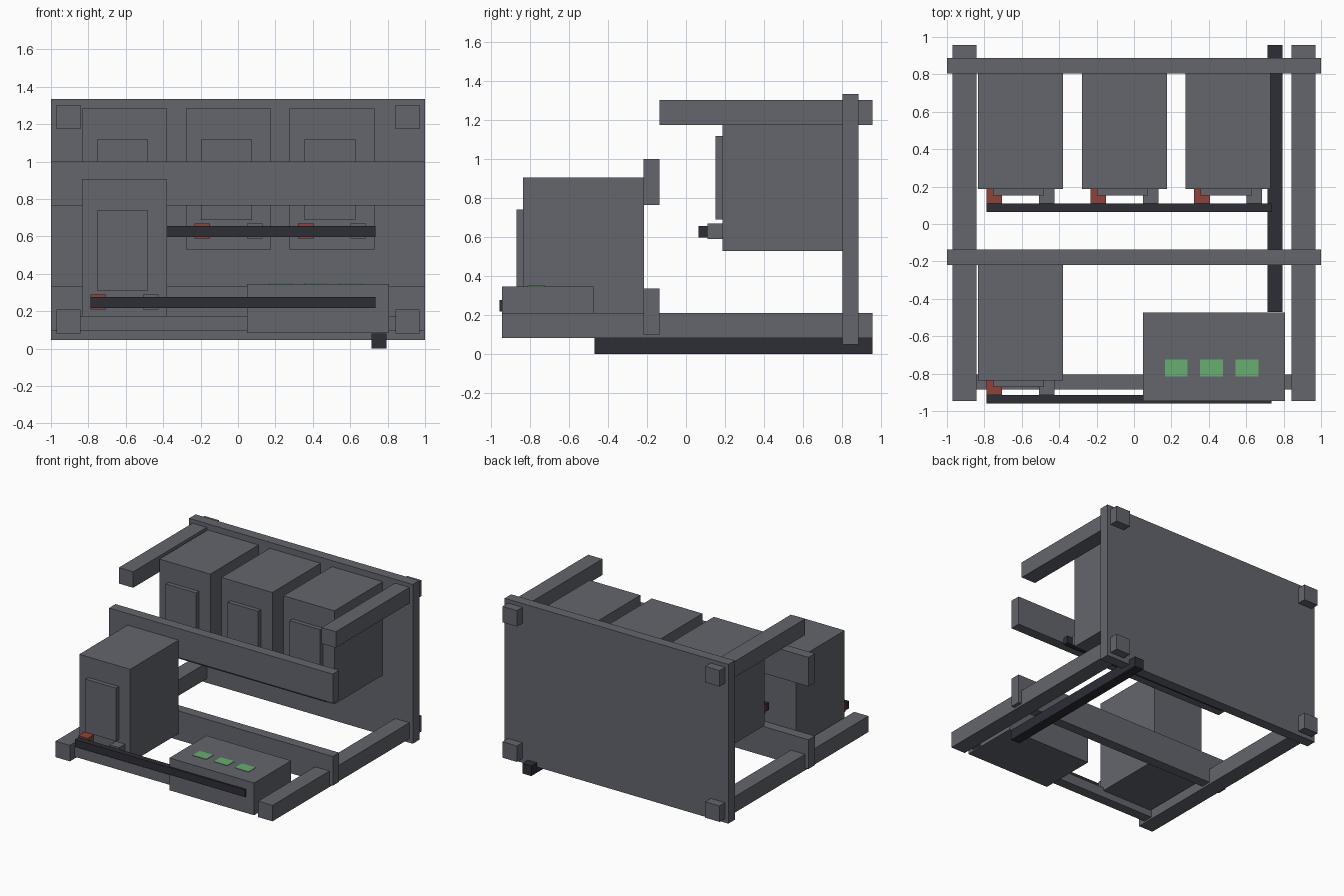
import bpy
import bmesh

if "Cube" in bpy.data.objects:
    bpy.data.objects.remove(bpy.data.objects["Cube"])


def material(name, rgb):
    m = bpy.data.materials.new(name)
    m.diffuse_color = (*rgb, 1.0)
    m.use_nodes = True
    m.node_tree.nodes["Principled BSDF"].inputs["Base Color"].default_value = m.diffuse_color
    return m


GREY = material("steel grey", (0.125, 0.132, 0.155))
BLACK = material("cable black", (0.026, 0.027, 0.037))
RED = material("terminal red", (0.28, 0.055, 0.042))
GREEN = material("indicator green", (0.14, 0.42, 0.165))


def box(name, x, y, z, mat=GREY):
    """Axis-aligned box from (min, max) ranges."""
    bm = bmesh.new()
    bmesh.ops.create_cube(bm, size=1.0)
    for v in bm.verts:
        v.co = [(r[0] + r[1]) / 2 + c * (r[1] - r[0]) for r, c in zip((x, y, z), v.co)]
    me = bpy.data.meshes.new(name)
    bm.to_mesh(me)
    bm.free()
    me.materials.append(mat)
    ob = bpy.data.objects.new(name, me)
    bpy.context.collection.objects.link(ob)
    return ob


# Frame rails on both sides
for side, x in (("left", (-0.97, -0.842)), ("right", (0.842, 0.97))):
    box(side + "_lower_rail", x, (-0.945, 0.957), (0.08, 0.209))
    box(side + "_upper_rail", x, (-0.136, 0.957), (1.174, 1.303))

# Back panel and cross members
box("back_panel", (-1, 1), (0.804, 0.887), (0.047, 1.334))
box("upper_crossbar", (-1, 1), (-0.218, -0.136), (0.765, 1.0))
box("lower_crossbar", (-1, 1), (-0.218, -0.136), (0.098, 0.334))
box("front_crossbar", (-0.85, 0.85), (-0.885, -0.804), (0.095, 0.175))


def cell(name, x, y, z, depth):
    """Battery cell with face plate and two terminals; x, y, z = left, front, bottom."""
    box(name + "_body", (x, x + 0.455), (y, y + depth), (z, z + 0.756))
    box(name + "_face_plate", (x + 0.08, x + 0.353), (y - 0.035, y + 0.01), (z + 0.16, z + 0.59))
    for part, dx, mat in (("positive", 0.046, RED), ("negative", 0.326, GREY)):
        box(f"{name}_{part}_terminal", (x + dx, x + dx + 0.083),
            (y - 0.077, y + 0.01), (z + 0.06, z + 0.14), mat)


# Three rear cells and one front cell
for i in range(3):
    cell(f"rear_cell_{i + 1}", -0.834 + i * 0.555, 0.187, 0.529, 0.63)
cell("front_cell", -0.834, -0.836, 0.15, 0.62)

# Bus bars along the terminals, and the floor cable duct
box("rear_bus_bar", (-0.788, 0.735), (0.064, 0.11), (0.597, 0.656), BLACK)
box("front_bus_bar", (-0.788, 0.735), (-0.959, -0.913), (0.218, 0.277), BLACK)
box("floor_duct", (0.713, 0.793), (-0.47, 0.957), (0.0, 0.082), BLACK)

# Control box with indicator plates
box("control_box", (0.048, 0.806), (-0.945, -0.472), (0.085, 0.346))
for i in range(3):
    x = 0.165 + i * 0.189
    box(f"indicator_{i + 1}", (x, x + 0.122), (-0.815, -0.725), (0.344, 0.350), GREEN)
